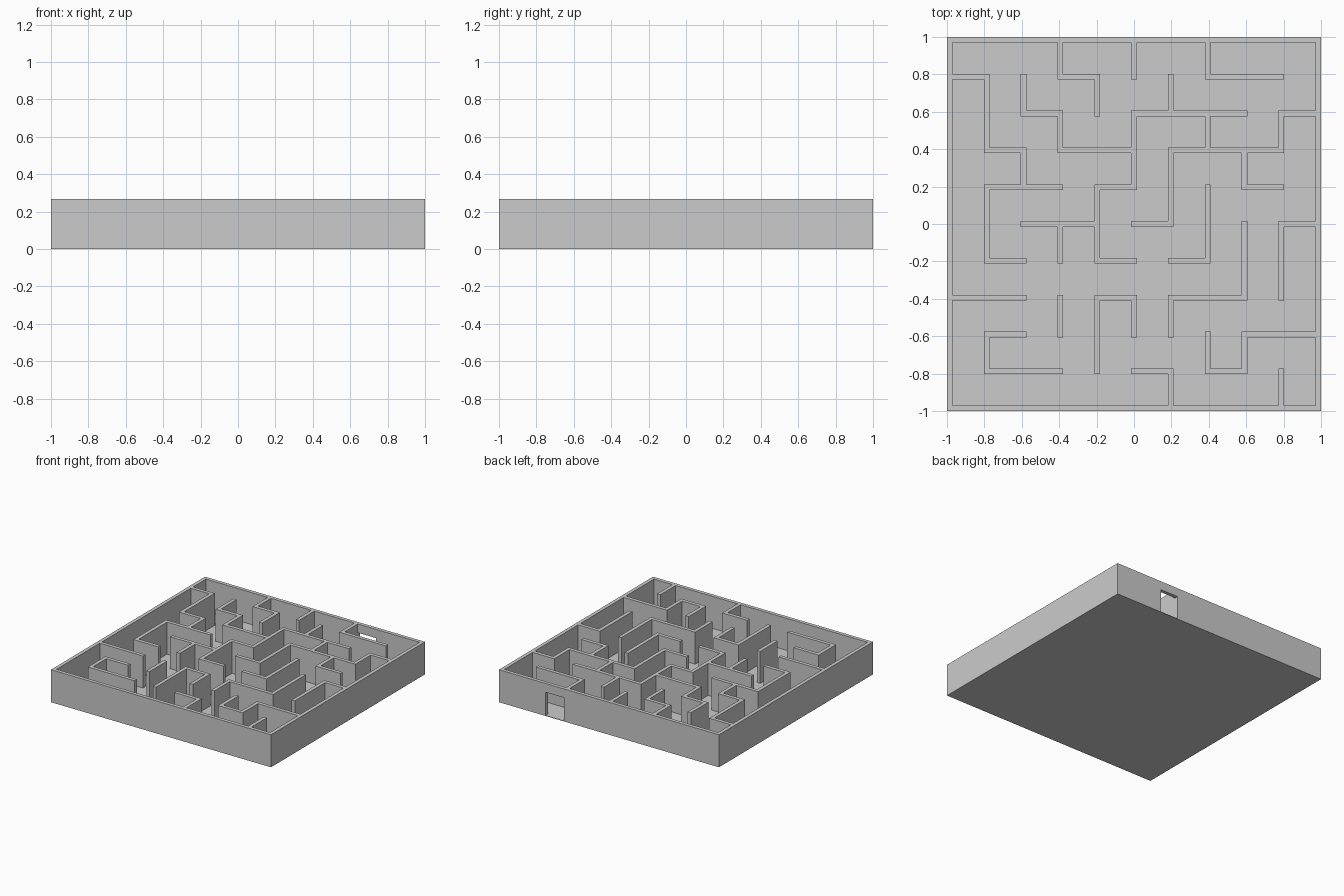
import bpy, bmesh

if "Cube" in bpy.data.objects:
    bpy.data.objects.remove(bpy.data.objects["Cube"])

PITCH, T = 0.197, 0.015            # wall spacing, half wall thickness
Z = [0.0, 0.004, 0.195, 0.267]     # base, floor top, doorway top, wall top

# Inner walls as polylines on an 11 x 11 grid of posts (-5..5)
WALLS = [
    "-5,-5 5,-5 5,5 -5,5 -5,-5",
    "-5,4 -4,4 -4,2 -3,2 -3,1", "-2,1 -4,1 -4,-1 -3,-1", "-5,-2 -3,-2",
    "-3,-3 -4,-3 -4,-4 -2,-4", "-3,4 -3,3 -2,3 -2,2 0,2",
    "3,3 0,3 0,1 -1,1 -1,-1 0,-1", "-3,0 -1,0", "-2,0 -2,-1",
    "2,3 2,2", "1,4 1,3", "0,0 1,0 1,2 4,2 4,3 5,3", "3,2 3,1 4,1",
    "-2,5 -2,4 -1,4 -1,3", "0,5 0,4", "2,5 2,4 4,4", "2,1 2,-1 1,-1",
    "3,0 3,-2 1,-2 1,-3", "5,0 4,0 4,-2", "-2,-2 -2,-3",
    "-1,-4 -1,-2 0,-2 0,-3", "0,-4 1,-4 1,-5",
    "2,-3 2,-4 3,-4 3,-3 5,-3", "4,-4 4,-5",
]

# Even slots are wall lines, odd slots are passages
filled = set()
for line in WALLS:
    pts = [tuple(2 * (int(v) + 5) for v in p.split(",")) for p in line.split()]
    for (x0, y0), (x1, y1) in zip(pts, pts[1:]):
        for i in range(min(x0, x1), max(x0, x1) + 1):
            for j in range(min(y0, y1), max(y0, y1) + 1):
                filled.add((i, j))

DOOR = (15, 20)                    # doorway in the back wall
XY = [i * PITCH + s * T for i in range(-5, 6) for s in (-1, 1)]


def solid(i, j, k):
    if not (0 <= i <= 20 and 0 <= j <= 20 and 0 <= k <= 2):
        return False
    if k == 0:
        return True                # floor slab
    if k == 1 and (i, j) == DOOR:
        return False
    return (i, j) in filled


# Skin the solid cells into one closed maze body
bm = bmesh.new()
verts = {}


def vert(c):
    if c not in verts:
        verts[c] = bm.verts.new((XY[c[0]], XY[c[1]], Z[c[2]]))
    return verts[c]


for i in range(21):
    for j in range(21):
        for k in range(3):
            if not solid(i, j, k):
                continue
            for axis in range(3):
                for side in (0, 1):
                    n = [i, j, k]
                    n[axis] += 2 * side - 1
                    if solid(*n):
                        continue
                    u, v = (axis + 1) % 3, (axis + 2) % 3
                    ring = []
                    for du, dv in ((0, 0), (1, 0), (1, 1), (0, 1)):
                        c = [i, j, k]
                        c[axis] += side
                        c[u] += du
                        c[v] += dv
                        ring.append(vert(tuple(c)))
                    bm.faces.new(ring if side else ring[::-1])

mesh = bpy.data.meshes.new("maze_walls_and_floor")
bm.to_mesh(mesh)
bm.free()
obj = bpy.data.objects.new("maze_walls_and_floor", mesh)
bpy.context.collection.objects.link(obj)
